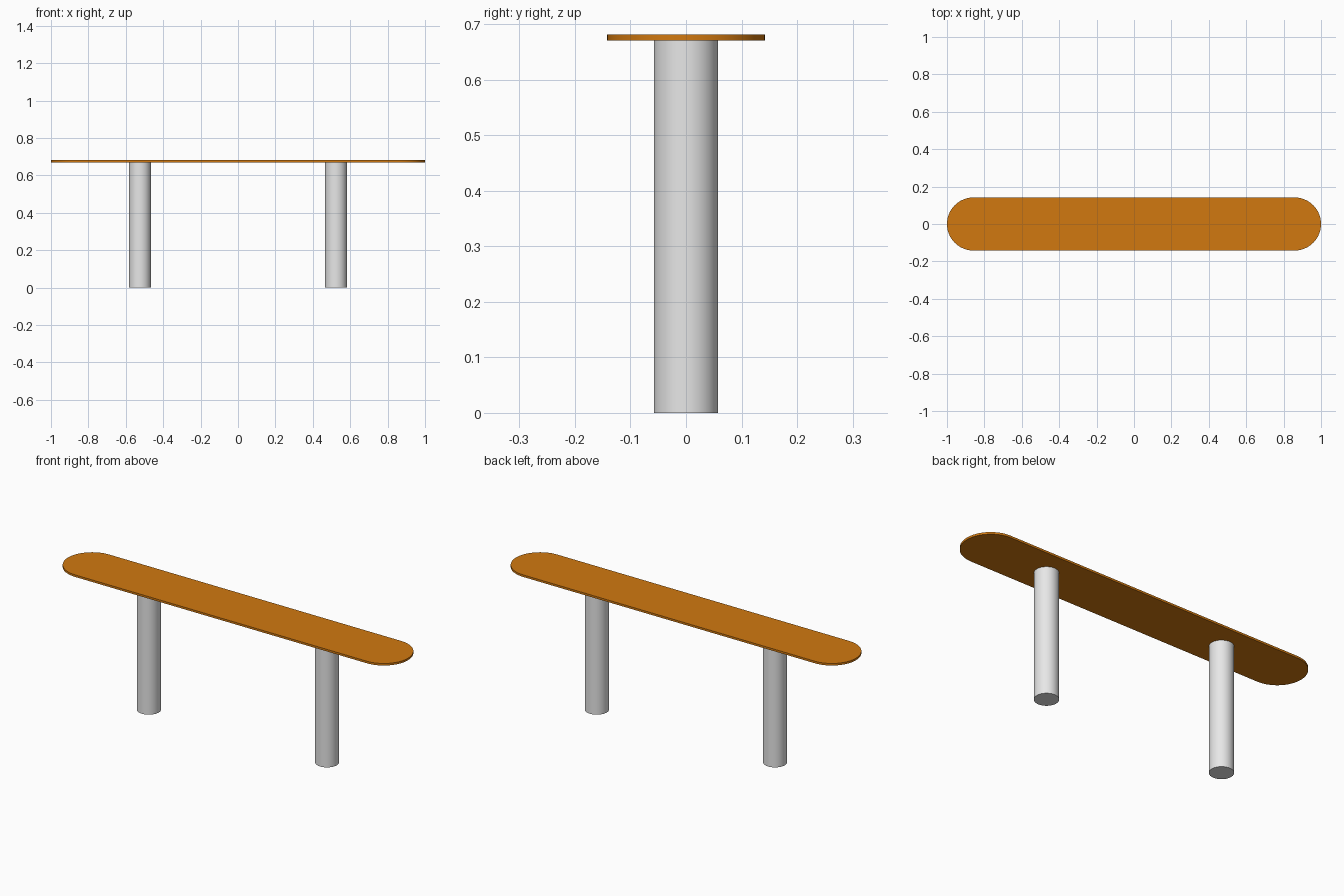
import bpy
import bmesh
from math import pi, cos, sin

cube = bpy.data.objects.get("Cube")
if cube:
    bpy.data.objects.remove(cube, do_unlink=True)

LENGTH, HALF_WIDTH = 2.0, 0.142
TOP_Z, THICKNESS = 0.681, 0.011
LEG_X, LEG_RADIUS = 0.524, 0.058


def make_material(name, rgb):
    mat = bpy.data.materials.new(name)
    mat.use_nodes = True
    color = (*rgb, 1.0)
    mat.diffuse_color = color
    mat.node_tree.nodes["Principled BSDF"].inputs["Base Color"].default_value = color
    return mat


def extrude_outline(name, outline, z, height, mat):
    """Extrude a flat outline upward into a closed solid."""
    bm = bmesh.new()
    face = bm.faces.new([bm.verts.new((x, y, z)) for x, y in outline])
    result = bmesh.ops.extrude_face_region(bm, geom=[face])
    verts = [v for v in result["geom"] if isinstance(v, bmesh.types.BMVert)]
    bmesh.ops.translate(bm, verts=verts, vec=(0, 0, height))
    bmesh.ops.recalc_face_normals(bm, faces=bm.faces[:])
    mesh = bpy.data.meshes.new(name)
    bm.to_mesh(mesh)
    bm.free()
    obj = bpy.data.objects.new(name, mesh)
    bpy.context.collection.objects.link(obj)
    mesh.materials.append(mat)
    bpy.ops.object.select_all(action="DESELECT")
    obj.select_set(True)
    bpy.context.view_layer.objects.active = obj
    bpy.ops.object.shade_smooth_by_angle(angle=pi / 6)
    return obj


def arc(cx, radius, start, sweep, steps):
    angles = [start + sweep * i / steps for i in range(steps + 1)]
    return [(cx + radius * cos(a), radius * sin(a)) for a in angles]


wood = make_material("warm orange wood", (0.64, 0.19, 0.005))
metal = make_material("light grey metal", (0.8, 0.8, 0.8))

# Thin seat with semicircular ends
end_x = LENGTH / 2 - HALF_WIDTH
seat_outline = (arc(end_x, HALF_WIDTH, -pi / 2, pi, 32)
                + arc(-end_x, HALF_WIDTH, pi / 2, pi, 32))
extrude_outline("seat", seat_outline, TOP_Z - THICKNESS, THICKNESS, wood)

# Two round legs
for name, side in (("left_leg", 1), ("right_leg", -1)):
    circle = arc(side * LEG_X, LEG_RADIUS, 0, 2 * pi, 48)[:-1]
    extrude_outline(name, circle, 0, TOP_Z - THICKNESS, metal)
